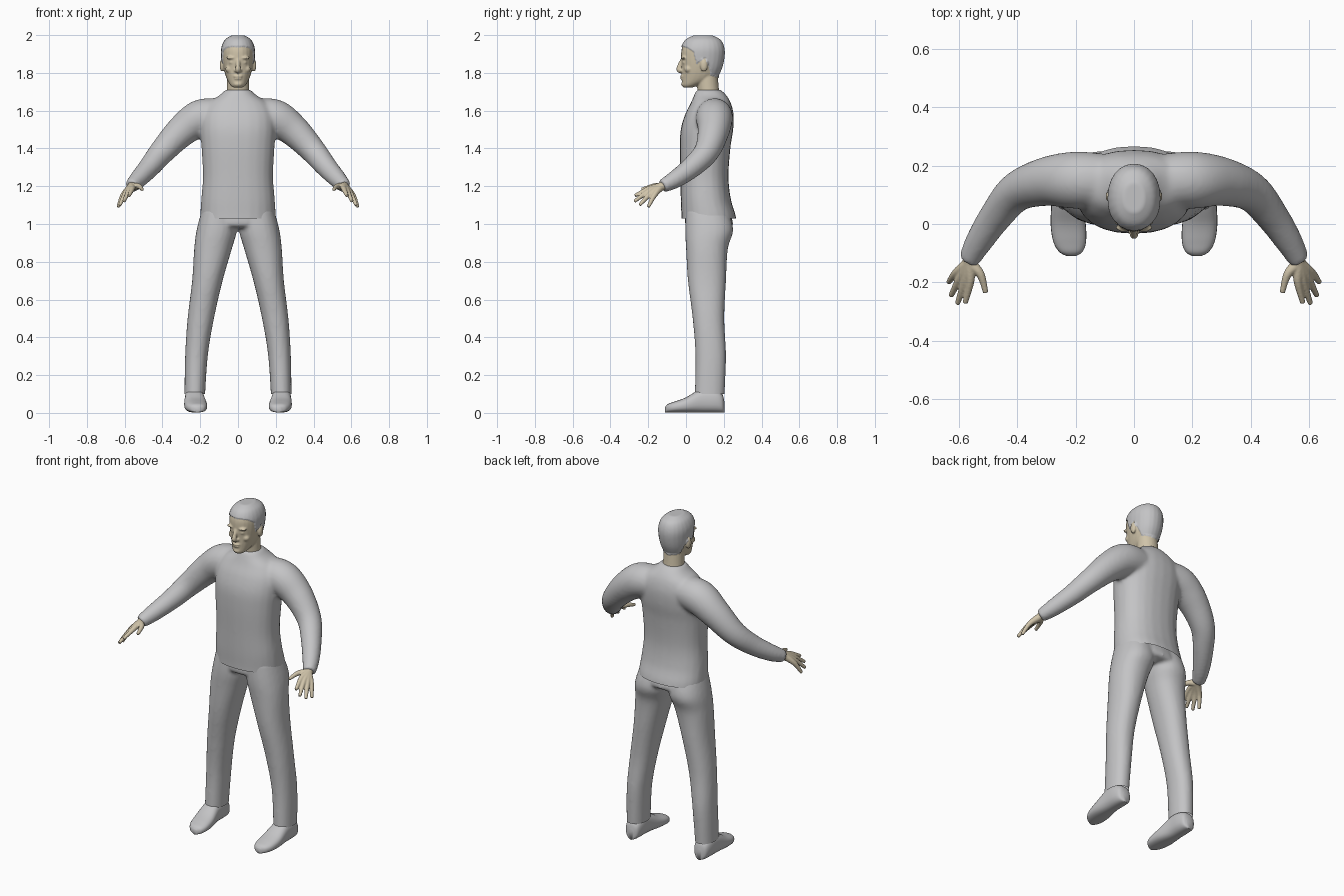
import bpy, bmesh, math
from mathutils import Vector

cube = bpy.data.objects.get("Cube")
if cube:
    bpy.data.objects.remove(cube, do_unlink=True)


def material(name, r, g, b):
    m = bpy.data.materials.new(name)
    m.use_nodes = True
    m.diffuse_color = (r, g, b, 1)
    m.node_tree.nodes["Principled BSDF"].inputs["Base Color"].default_value = (r, g, b, 1)
    return m


FABRIC = material("grey fabric", .55, .55, .56)
SKIN = material("beige skin", .63, .55, .40)
HAIR = material("grey hair", .55, .55, .56)
SHOE = material("grey shoe", .55, .55, .56)


def smooth_keys(keys, steps=6):
    """Catmull-Rom interpolation of tuples of numbers."""
    out = []
    for i in range(len(keys) - 1):
        a, b, c, d = (keys[min(max(i + k, 0), len(keys) - 1)] for k in (-1, 0, 1, 2))
        for s in range(steps):
            t = s / steps
            out.append([q + t / 2 * (r - p + t * (2*p - 5*q + 4*r - w + t * (3*(q - r) + w - p)))
                        for p, q, r, w in zip(a, b, c, d)])
    return out + [list(keys[-1])]


def loft(bm, rings, sides=24, power=2.0):
    """Skin rings of (centre, half axis, half axis) and close the ends."""
    def bend(v):
        return math.copysign(abs(v) ** (2 / power), v)
    loops = []
    for c, u, v in rings:
        angles = [math.tau * i / sides for i in range(sides)]
        loops.append([bm.verts.new(c + u * bend(math.cos(a)) + v * bend(math.sin(a))) for a in angles])
    for lo, hi in zip(loops, loops[1:]):
        for i in range(sides):
            j = (i + 1) % sides
            bm.faces.new((lo[i], lo[j], hi[j], hi[i]))
    bm.faces.new(loops[0])
    bm.faces.new(loops[-1])


def column(bm, keys, side=1, power=2.0):
    """Upright body from keys of (z, x centre, half width, y front, y back)."""
    rings = [(Vector((side * x, (f + b) / 2, z)), Vector((w, 0, 0)), Vector((0, (b - f) / 2, 0)))
             for z, x, w, f, b in smooth_keys(keys)]
    loft(bm, rings, power=power)


def tube(bm, keys, side=1, sides=16):
    """Round limb along keys of (x, y, z, radius)."""
    pts = smooth_keys(keys)
    pos = [Vector((side * p[0], p[1], p[2])) for p in pts]
    rings = []
    for i, p in enumerate(pos):
        t = (pos[min(i + 1, len(pos) - 1)] - pos[max(i - 1, 0)]).normalized()
        u = t.cross(Vector((0, .3, 1))).normalized()
        rings.append((p, u * pts[i][3], t.cross(u) * pts[i][3]))
    loft(bm, rings, sides)


def ball(bm, centre, size):
    made = bmesh.ops.create_uvsphere(bm, u_segments=20, v_segments=12, radius=1)["verts"]
    for v in made:
        v.co = Vector(centre) + Vector(a * b for a, b in zip(v.co, size))


def finish(bm, name, mats, voxel=0, relax=3, cut=None):
    """Fuse overlapping pieces, relax the skin and trim it below a height."""
    bmesh.ops.recalc_face_normals(bm, faces=bm.faces)
    mesh = bpy.data.meshes.new(name)
    bm.to_mesh(mesh)
    bm.free()
    ob = bpy.data.objects.new(name, mesh)
    bpy.context.collection.objects.link(ob)
    if voxel:
        r = ob.modifiers.new("fuse", "REMESH")
        r.mode, r.voxel_size = "VOXEL", voxel
        s = ob.modifiers.new("relax", "SMOOTH")
        s.factor, s.iterations = .5, relax
        bpy.context.view_layer.update()
        ev = ob.evaluated_get(bpy.context.evaluated_depsgraph_get())
        ob.data = bpy.data.meshes.new_from_object(ev)
        ob.modifiers.clear()
    if cut:
        bm = bmesh.new()
        bm.from_mesh(ob.data)
        bmesh.ops.bisect_plane(bm, geom=bm.verts[:] + bm.edges[:] + bm.faces[:],
                               plane_co=(0, 0, cut), plane_no=(0, 0, 1), clear_inner=True)
        bm.to_mesh(ob.data)
        bm.free()
    ob.data.materials.clear()
    for m in mats:
        ob.data.materials.append(m)
    ob.data.shade_smooth()
    return ob


# Shirt: torso and both sleeves fused, with an open hem
bm = bmesh.new()
column(bm, [(1.0, 0, .2, -.025, .27), (1.05, 0, .2, -.025, .262), (1.13, 0, .195, -.028, .238),
            (1.25, 0, .186, -.03, .225), (1.4, 0, .193, -.033, .235), (1.5, 0, .2, -.028, .25),
            (1.58, 0, .195, -.005, .252), (1.64, 0, .16, .025, .238), (1.68, 0, .1, .042, .215),
            (1.71, 0, .068, .055, .185)], power=2.3)
for side in (1, -1):
    tube(bm, [(.1, .15, 1.575, .09), (.2, .15, 1.56, .098), (.3, .145, 1.49, .084), (.4, .11, 1.385, .068),
              (.47, .03, 1.3, .057), (.53, -.06, 1.235, .047), (.565, -.125, 1.2, .036)], side, 24)
finish(bm, "shirt", [FABRIC], .01, 8, cut=1.03)

# Trousers: pelvis and two legs with open cuffs
bm = bmesh.new()
column(bm, [(.98, 0, .15, .02, .22), (1.0, 0, .19, -.005, .25), (1.08, 0, .185, 0, .225)])
for side in (1, -1):
    column(bm, [(1.08, .1, .09, .0, .22), (.97, .112, .107, -.005, .25), (.87, .132, .1, .0, .222),
                (.7, .162, .081, .01, .212), (.5, .197, .07, .035, .203), (.3, .22, .06, .05, .212),
                (.06, .23, .054, .045, .203)], side, 2.2)
finish(bm, "trousers", [FABRIC], .01, 6, cut=.1)

# Shoes: keys of (y, x centre, half width, height)
for side, label in ((1, "left"), (-1, "right")):
    bm = bmesh.new()
    keys = [(.203, .228, .018, .06), (.19, .229, .04, .1), (.15, .23, .05, .125), (.08, .23, .052, .125),
            (0, .225, .06, .08), (-.06, .22, .056, .058), (-.095, .216, .04, .045), (-.11, .214, .015, .03)]
    loft(bm, [(Vector((side * x, y, h / 2 + .002)), Vector((w, 0, 0)), Vector((0, 0, h / 2)))
              for y, x, w, h in smooth_keys(keys)], power=2.5)
    finish(bm, label + "_shoe", [SHOE])

# Hands: each finger runs from the wrist through its knuckle to the tip
fingers = [((.525, -.172, 1.2), (.507, -.235, 1.183)), ((.56, -.195, 1.187), (.577, -.27, 1.15)),
           ((.579, -.197, 1.173), (.604, -.273, 1.12)), ((.596, -.187, 1.161), (.626, -.246, 1.1)),
           ((.608, -.167, 1.153), (.634, -.2, 1.09))]
for side, label in ((1, "left"), (-1, "right")):
    bm = bmesh.new()
    for knuckle, tip in fingers:
        tube(bm, [(.55, -.1, 1.21, .023), (.562, -.13, 1.199, .022), (*knuckle, .0145), (*tip, .009)], side)
    finish(bm, label + "_hand", [SKIN], .004, 2)

# Head: skull, neck, ears and facial features fused
bm = bmesh.new()
column(bm, [(1.722, 0, .022, -.012, .03), (1.735, 0, .04, -.02, .07), (1.77, 0, .06, -.022, .15),
            (1.82, 0, .075, -.022, .183), (1.88, 0, .083, -.026, .198), (1.93, 0, .083, -.022, .198),
            (1.97, 0, .066, .0, .18), (1.992, 0, .035, .04, .14)], power=2.15)
column(bm, [(1.65, 0, .066, .07, .185), (1.71, 0, .06, .06, .175), (1.79, 0, .058, .055, .168)])
tube(bm, [(0, -.016, 1.875, .01), (0, -.033, 1.84, .012), (0, -.036, 1.817, .015), (0, -.024, 1.808, .012)])
ball(bm, (0, -.018, 1.782), (.026, .014, .006))
ball(bm, (0, -.016, 1.77), (.022, .014, .007))
ball(bm, (0, -.01, 1.74), (.024, .016, .014))
for side in (1, -1):
    ball(bm, (side * .085, .095, 1.84), (.012, .02, .034))
    ball(bm, (side * .034, -.013, 1.88), (.03, .014, .008))
    ball(bm, (side * .032, -.006, 1.855), (.016, .014, .008))
    ball(bm, (side * .045, .012, 1.82), (.022, .02, .02))
    ball(bm, (side * .013, -.023, 1.812), (.008, .01, .008))
head = finish(bm, "head", [SKIN, HAIR], .005, 3)

# Hair: faces above a hairline that drops past the temple and behind the ear
hairline = [(-1, 1.94), (.0, 1.935), (.04, 1.91), (.055, 1.845), (.075, 1.86), (.1, 1.878),
            (.12, 1.83), (.13, 1.785), (.2, 1.765), (1, 1.765)]


def is_hair(p):
    for (y0, z0), (y1, z1) in zip(hairline, hairline[1:]):
        if y0 <= p.y < y1:
            return p.z > z0 + (z1 - z0) * (p.y - y0) / (y1 - y0)


bm = bmesh.new()
bm.from_mesh(head.data)
bm.normal_update()
for f in bm.faces:
    f.material_index = int(bool(is_hair(f.calc_center_median())))
for v in [v for v in bm.verts if all(f.material_index for f in v.link_faces)]:
    v.co += v.normal * .006
bm.to_mesh(head.data)
bm.free()
